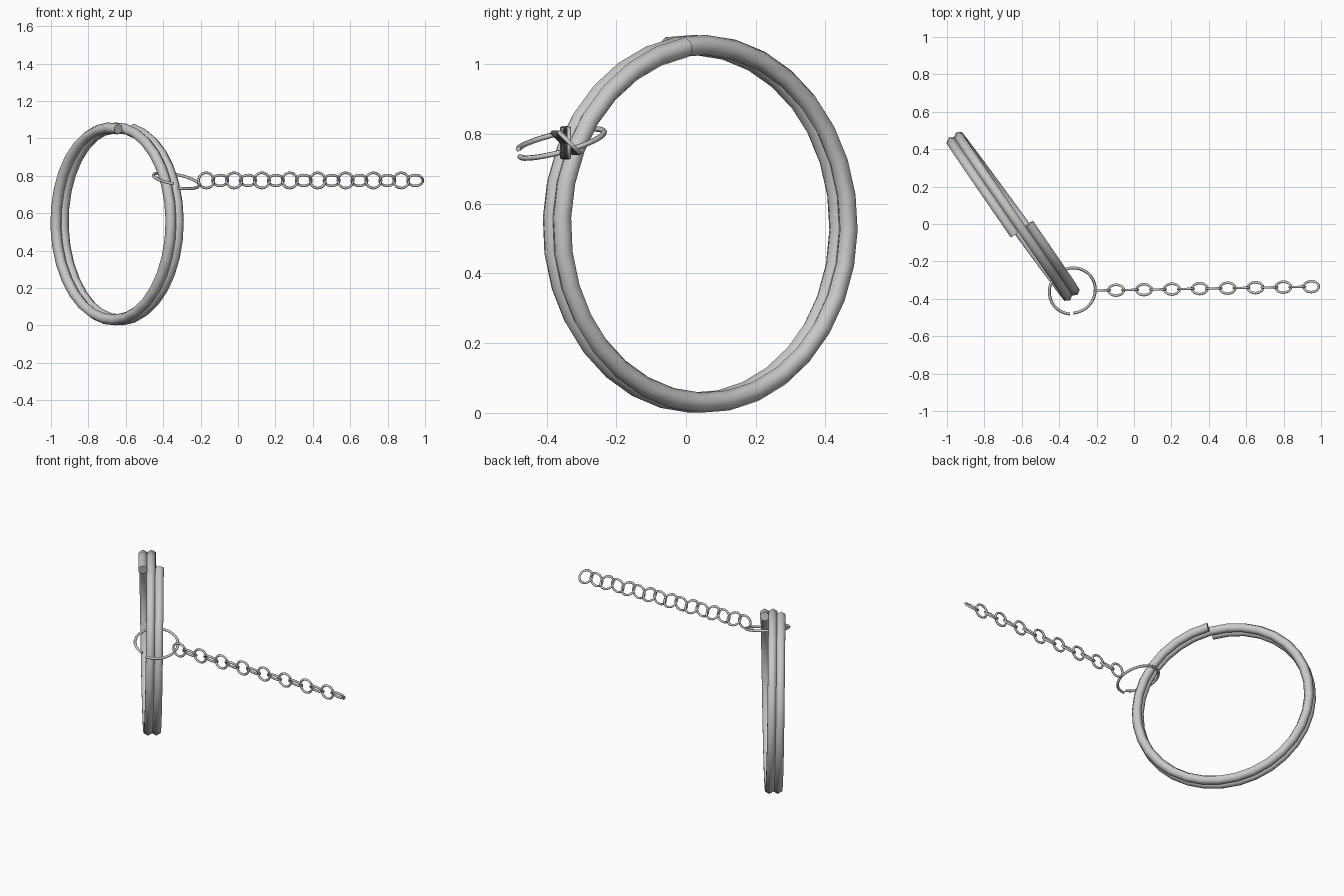
import bpy, bmesh, math
from mathutils import Vector

cube = bpy.data.objects.get("Cube")
if cube:
    bpy.data.objects.remove(cube, do_unlink=True)

steel = bpy.data.materials.new("grey steel")
steel.use_nodes = True
steel.diffuse_color = (0.58, 0.58, 0.58, 1)
steel.node_tree.nodes["Principled BSDF"].inputs["Base Color"].default_value = steel.diffuse_color


def coil(name, centre, u, v, radius, wire, start=0, turns=1, pitch=0,
         segs=32, sides=6, closed=False):
    """Round wire bent in the plane of u and v, advancing by pitch each turn."""
    centre, u, v = Vector(centre), Vector(u).normalized(), Vector(v)
    axis = u.cross(v).normalized()
    v = axis.cross(u)
    count = round(segs * turns)
    bm = bmesh.new()
    rings = []
    for i in range(count if closed else count + 1):
        f = i / count
        t = start + math.tau * turns * f
        out = u * math.cos(t) + v * math.sin(t)
        mid = centre + out * radius + axis * pitch * turns * (f - 0.5)
        ring = []
        for k in range(sides):
            a = math.tau * k / sides
            ring.append(bm.verts.new(mid + (out * math.cos(a) + axis * math.sin(a)) * wire))
        rings.append(ring)
    pairs = list(zip(rings, rings[1:] + rings[:1]))
    for a, b in pairs if closed else pairs[:-1]:
        for k in range(sides):
            m = (k + 1) % sides
            bm.faces.new((a[k], a[m], b[m], b[k]))
    if not closed:
        bm.faces.new(rings[0])
        bm.faces.new(rings[-1])
    bmesh.ops.recalc_face_normals(bm, faces=bm.faces)
    mesh = bpy.data.meshes.new(name)
    bm.to_mesh(mesh)
    bm.free()
    mesh.materials.append(steel)
    obj = bpy.data.objects.new(name, mesh)
    bpy.context.collection.objects.link(obj)
    bpy.ops.object.select_all(action='DESELECT')
    obj.select_set(True)
    bpy.context.view_layer.objects.active = obj
    bpy.ops.object.shade_smooth_by_angle(angle=math.radians(70))
    return obj


# Large split ring: two turns of wire side by side, ends just past the top
across = Vector((0.58, -0.815, 0))
up = Vector((0, 0, 1))
side = up.cross(-across)
pitch = 0.049 if side.x > 0 else -0.049
coil("split_ring", (-0.6475, 0.04, 0.5425), up, -across, 0.5135, 0.029,
     start=math.radians(-9.2), turns=2, pitch=pitch)

# Small open jump ring, tilted, with its gap at the front
coil("jump_ring", (-0.33, -0.357, 0.776), (0, -1, -0.25), (1, 0, -0.18), 0.126, 0.008,
     start=math.radians(4), turns=0.97, pitch=0.02)

# Chain of round links, alternately upright and turned by 45 degrees
LINKS = 16
for i in range(LINKS):
    pos = (-0.17 + 0.0745 * i, -0.355 + 0.02 * i / (LINKS - 1), 0.775)
    tilt = (0, 0, 1) if i % 2 == 0 else (0, -1, 1)
    coil(f"chain_link_{i + 1}", pos, (1, 0.018, 0), tilt, 0.041, 0.007,
         segs=20, closed=True)
